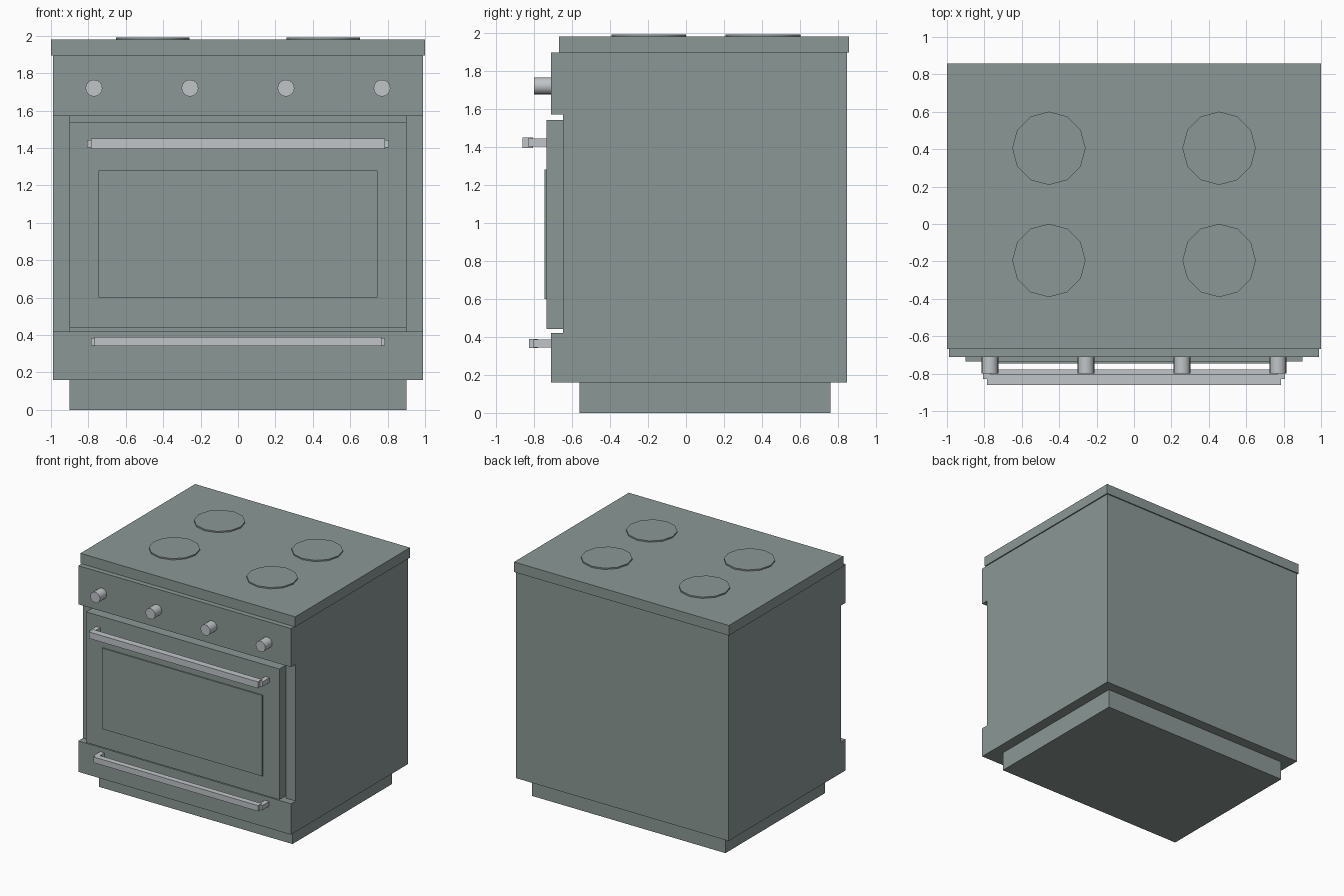
import bpy, math

if "Cube" in bpy.data.objects:
    bpy.data.objects.remove(bpy.data.objects["Cube"])


def material(name, rgb):
    m = bpy.data.materials.new(name)
    m.diffuse_color = (*rgb, 1)
    m.use_nodes = True
    m.node_tree.nodes["Principled BSDF"].inputs["Base Color"].default_value = m.diffuse_color
    return m


ENAMEL = material("grey_green_enamel", (0.26, 0.315, 0.305))
METAL = material("light_metal", (0.53, 0.56, 0.575))


def box(name, x, y, z, mat=ENAMEL):
    """Box from (min, max) ranges on each axis."""
    bpy.ops.mesh.primitive_cube_add(size=1, location=[(a + b) / 2 for a, b in (x, y, z)])
    ob = bpy.context.object
    ob.name = name
    ob.scale = [b - a for a, b in (x, y, z)]
    bpy.ops.object.transform_apply(location=False, rotation=False, scale=True)
    ob.data.materials.append(mat)
    return ob


def disc(name, loc, r, depth, mat, rot=(0, 0, 0), sides=12):
    bpy.ops.mesh.primitive_cylinder_add(vertices=sides, radius=r, depth=depth,
                                        location=loc, rotation=rot)
    ob = bpy.context.object
    ob.name = name
    ob.data.materials.append(mat)
    bpy.ops.object.shade_smooth_by_angle(angle=math.radians(40))
    return ob


def handle(name, half, z, front, bar, post_front, back):
    """Square bar on two stand-off posts."""
    box(name + "_bar", (-half, half), (front, front + bar), (z - bar / 2, z + bar / 2), METAL)
    for s, side in ((-1, "left"), (1, "right")):
        box(f"{name}_post_{side}", (s * half - 0.02, s * half + 0.02),
            (post_front, back), (z - 0.02, z + 0.02), METAL)


# Plinth
box("plinth", (-0.9, 0.9), (-0.56, 0.76), (0, 0.16))

# Carcass: one block with the oven opening cut into its front
body = box("body", (-0.99, 0.99), (-0.71, 0.848), (0.16, 1.895))
for name, x, back in (("notch_cutter", 1.2, -0.648), ("opening_cutter", 0.9, -0.60)):
    cutter = box(name, (-x, x), (-1, back), (0.42, 1.57))
    cutter.hide_render = True
    cutter.hide_set(True)
    mod = body.modifiers.new(name, 'BOOLEAN')
    mod.operation = 'DIFFERENCE'
    mod.solver = 'EXACT'
    mod.object = cutter

# Oven door and its window plate
box("oven_door", (-0.9, 0.9), (-0.735, -0.60), (0.44, 1.54))
box("oven_window", (-0.747, 0.747), (-0.745, -0.735), (0.6, 1.28))

# Handles of the door and the drawer
handle("door_handle", 0.787, 1.422, -0.86, 0.055, -0.83, -0.733)
handle("drawer_handle", 0.766, 0.365, -0.826, 0.048, -0.802, -0.708)

# Control knobs
for i in range(4):
    disc(f"knob_{i + 1}", (-0.77 + i * 0.5133, -0.754, 1.72), 0.045, 0.092, METAL,
         (math.pi / 2, 0, 0), 16)

# Cooktop with four hot plates
box("cooktop", (-1, 1), (-0.667, 0.858), (1.895, 1.98))
for x in (-0.455, 0.455):
    for y in (-0.195, 0.405):
        disc("hot_plate", (x, y, 1.982), 0.196, 0.018, ENAMEL)
